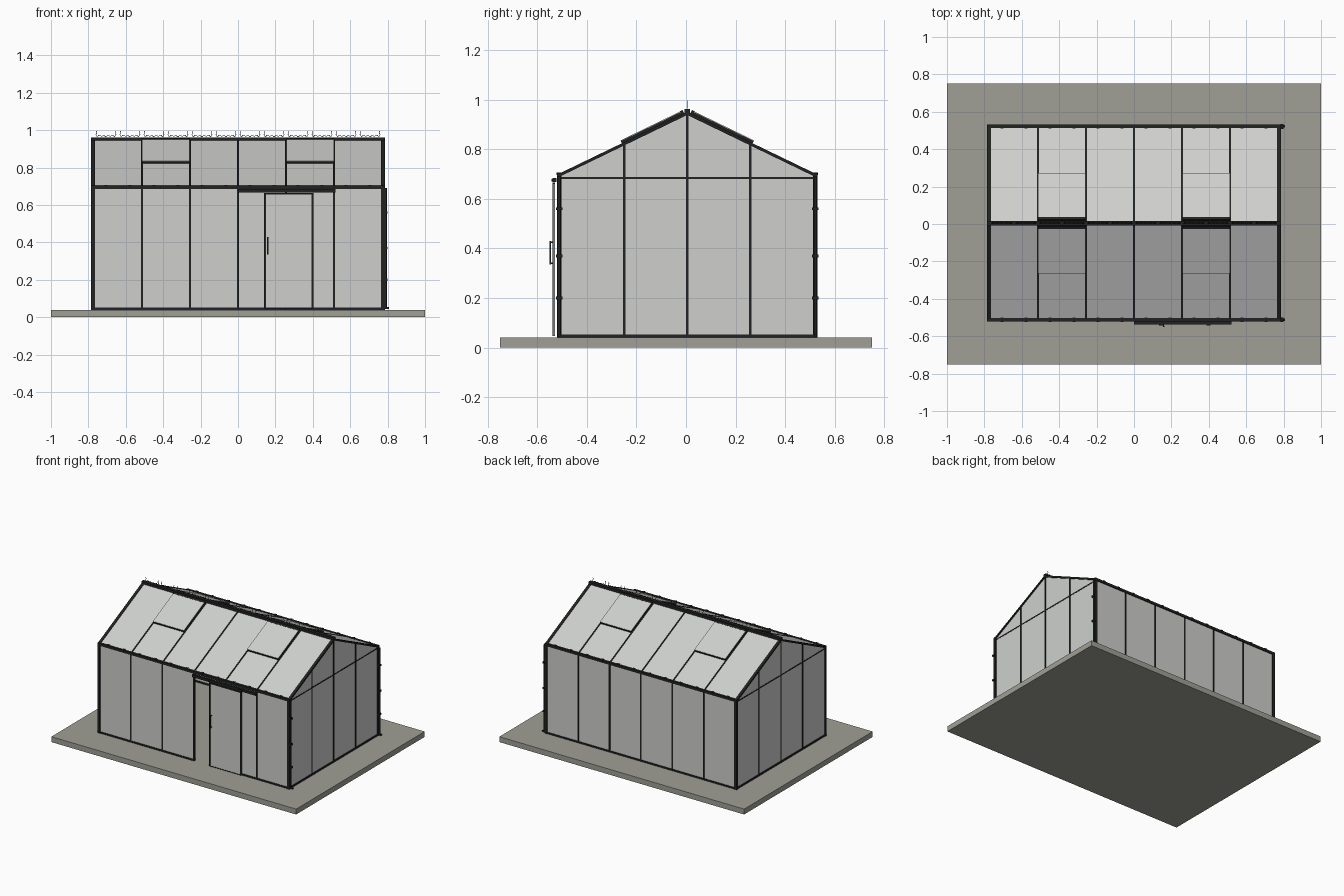
import bpy, bmesh
from mathutils import Vector, Matrix

cube = bpy.data.objects.get("Cube")
if cube:
    bpy.data.objects.remove(cube, do_unlink=True)


def material(name, rgb):
    m = bpy.data.materials.new(name)
    m.use_nodes = True
    m.diffuse_color = (*rgb, 1)
    m.node_tree.nodes["Principled BSDF"].inputs["Base Color"].default_value = (*rgb, 1)
    return m


FRAME = material("dark frame", (0.015, 0.016, 0.015))
GLASS = material("pale glass", (0.62, 0.63, 0.61))
STONE = material("grey stone", (0.35, 0.35, 0.31))


def add_object(name, data, mat):
    ob = bpy.data.objects.new(name, data)
    bpy.context.collection.objects.link(ob)
    data.materials.append(mat)
    return ob


def beam(name, p, q, w, d, mat=FRAME):
    """Box from p to q; w runs along x (or y for beams along x), d is the other way."""
    p, q = Vector(p), Vector(q)
    axis = (q - p).normalized()
    side = Vector((0, 1, 0)) if abs(axis.x) > 0.9 else Vector((1, 0, 0))
    other = axis.cross(side)
    rot = Matrix((side, other, axis)).transposed().to_4x4()
    size = Matrix.Diagonal((w, d, (q - p).length, 1))
    bm = bmesh.new()
    bmesh.ops.create_cube(bm, size=1, matrix=Matrix.Translation((p + q) / 2) @ rot @ size)
    bmesh.ops.recalc_face_normals(bm, faces=bm.faces)
    me = bpy.data.meshes.new(name)
    bm.to_mesh(me)
    bm.free()
    return add_object(name, me, mat)


# Main dimensions
YC = 0.005                 # ridge line
HX, HY = 0.775, 0.517      # half sizes to the frame centres
BAY = 0.2567
BASE, EAVE, RIDGE = 0.04, 0.695, 0.945

# Ground slab
beam("ground_slab", (0, 0, 0), (0, 0, BASE), 2, 1.5, STONE)


def roof_point(s, t, x, lift=0):
    """Point on the roof of side s, t from eave to ridge, lifted off the surface."""
    n = Vector((0, s * (RIDGE - EAVE), HY)).normalized()
    return Vector((x, YC + s * HY * (1 - t), EAVE + (RIDGE - EAVE) * t)) + n * lift


# Long walls and roof slopes
for s, label in ((-1, "front"), (1, "back")):
    y = YC + s * HY
    # the front wall leaves one bay open for the doorway
    spans = [(-HX, 0), (BAY, HX)] if s < 0 else [(-HX, HX)]
    for a, b in spans:
        beam(label + "_glass", ((a + b) / 2, y, BASE), ((a + b) / 2, y, EAVE), b - a, 0.005, GLASS)
        beam(label + "_bottom_rail", (a, y, 0.045), (b, y, 0.045), 0.014, 0.012)
    beam(label + "_gutter", (-0.785, y, EAVE), (0.785, y, EAVE), 0.018, 0.018)
    for i in range(-2, 3):
        beam(label + "_mullion", (i * BAY, y, BASE), (i * BAY, y, EAVE), 0.01, 0.012)
    for i in range(-6, 6):
        x = (i + 0.5) * BAY / 2
        beam("gutter_bracket", (x - 0.009, y, 0.702), (x + 0.009, y, 0.702), 0.022, 0.01)

    # roof sheet and rafters
    beam(label + "_roof_glass", roof_point(s, 0, 0), roof_point(s, 1, 0), 2 * HX, 0.005, GLASS)
    for i in range(-3, 4):
        x = i * BAY if abs(i) < 3 else i / 3 * HX
        beam(label + "_rafter", roof_point(s, 0, x), roof_point(s, 1, x),
             0.009 if abs(i) < 3 else 0.02, 0.012)

    # roof vents: dark frame, glass cover and hinge bar
    for vx in (-1.5 * BAY, 1.5 * BAY):
        beam("vent_frame", roof_point(s, 0.495, vx, 0.009), roof_point(s, 0.98, vx, 0.009), 0.25, 0.014)
        beam("vent_glass", roof_point(s, 0.497, vx, 0.0175), roof_point(s, 0.96, vx, 0.0175),
             0.254, 0.003, GLASS)
        beam("vent_hinge", roof_point(s, 0.955, vx, 0.015), roof_point(s, 0.98, vx, 0.015), 0.254, 0.01)

# Gable ends
for s, label in ((-1, "right"), (1, "left")):
    x = s * HX
    bm = bmesh.new()
    outline = [(-HY, BASE), (HY, BASE), (HY, EAVE), (0, RIDGE), (-HY, EAVE)]
    bm.faces.new([bm.verts.new((x, YC + y, z)) for y, z in outline])
    me = bpy.data.meshes.new("gable_glass")
    bm.to_mesh(me)
    bm.free()
    gable = add_object(label + "_gable_glass", me, GLASS)
    mod = gable.modifiers.new("thickness", "SOLIDIFY")
    mod.thickness, mod.offset = 0.005, 0
    beam(label + "_bottom_rail", (x, YC - HY, 0.045), (x, YC + HY, 0.045), 0.016, 0.014)
    beam(label + "_tie_bar", (x, YC - HY, 0.684), (x, YC + HY, 0.684), 0.008, 0.009)
    for i in (-1, 0, 1):
        y = YC + i * 0.255
        top = RIDGE - abs(i) * 0.255 / HY * (RIDGE - EAVE)
        beam(label + "_gable_mullion", (x, y, BASE), (x, y, top), 0.012, 0.01)
    for e in (-1, 1):
        y = YC + e * HY
        beam("corner_post", (x, y, BASE), (x, y, 0.704), 0.02, 0.018)

# Downpipes with clips and feet
for e in (-1, 1):
    y = YC + e * HY
    bm = bmesh.new()
    bmesh.ops.create_cone(bm, cap_ends=True, segments=12, radius1=0.006, radius2=0.006, depth=0.64,
                          matrix=Matrix.Translation((0.79, y, 0.37)))
    me = bpy.data.meshes.new("downpipe")
    bm.to_mesh(me)
    bm.free()
    add_object("downpipe", me, FRAME)
    beam("downpipe_foot", (0.785, y, 0.05), (0.806, y, 0.05), 0.012, 0.01)
    for z in (0.2, 0.37, 0.56):
        beam("downpipe_clip", (0.79, y, z - 0.006), (0.79, y, z + 0.006), 0.016, 0.026)

# Sliding door, standing half open
DY = -0.533
LEFT, RIGHT = 0.139, 0.403
mid = (LEFT + RIGHT) / 2
beam("door_track", (0, -0.53, 0.676), (0.52, -0.53, 0.676), 0.016, 0.018)
beam("door_glass", (mid, DY, 0.047), (mid, DY, 0.66), RIGHT - LEFT, 0.004, GLASS)
for x in (LEFT + 0.005, RIGHT - 0.005):
    beam("door_stile", (x, DY, 0.047), (x, DY, 0.665), 0.01, 0.01)
    beam("door_roller", (x - 0.01, DY - 0.003, 0.675), (x + 0.01, DY - 0.003, 0.675), 0.012, 0.012)
beam("door_top_rail", (LEFT, DY, 0.66), (RIGHT, DY, 0.66), 0.01, 0.01)
beam("door_bottom_rail", (LEFT, DY, 0.049), (RIGHT, DY, 0.049), 0.008, 0.004)
beam("door_handle", (0.158, -0.548, 0.335), (0.158, -0.548, 0.43), 0.008, 0.006)
for z in (0.34, 0.425):
    beam("handle_mount", (0.158, -0.548, z), (0.158, DY, z), 0.006, 0.006)

# Ridge beam
beam("ridge_beam", (-0.785, YC, 0.953), (0.785, YC, 0.953), 0.024, 0.018)

# Decorative ridge cresting
cresting = bpy.data.curves.new("ridge_cresting", "CURVE")
cresting.dimensions = "3D"
cresting.bevel_depth = 0.0018
cresting.bevel_resolution = 1
cresting.resolution_u = 3


def wire(points):
    sp = cresting.splines.new("POLY")
    sp.points.add(len(points) - 1)
    for pt, (x, z) in zip(sp.points, points):
        pt.co = (x, YC, z, 1)


for i in range(-6, 6):
    centre = (i + 0.5) * BAY / 2
    for m in (-1, 1):
        wire([(centre + m * dx, z) for dx, z in
              ((0.052, 0.996), (0.048, 0.985), (0.054, 0.975), (0.046, 0.965),
               (0.036, 0.974), (0.024, 0.967), (0.012, 0.972), (0, 0.966))])
add_object("ridge_cresting", cresting, FRAME)
